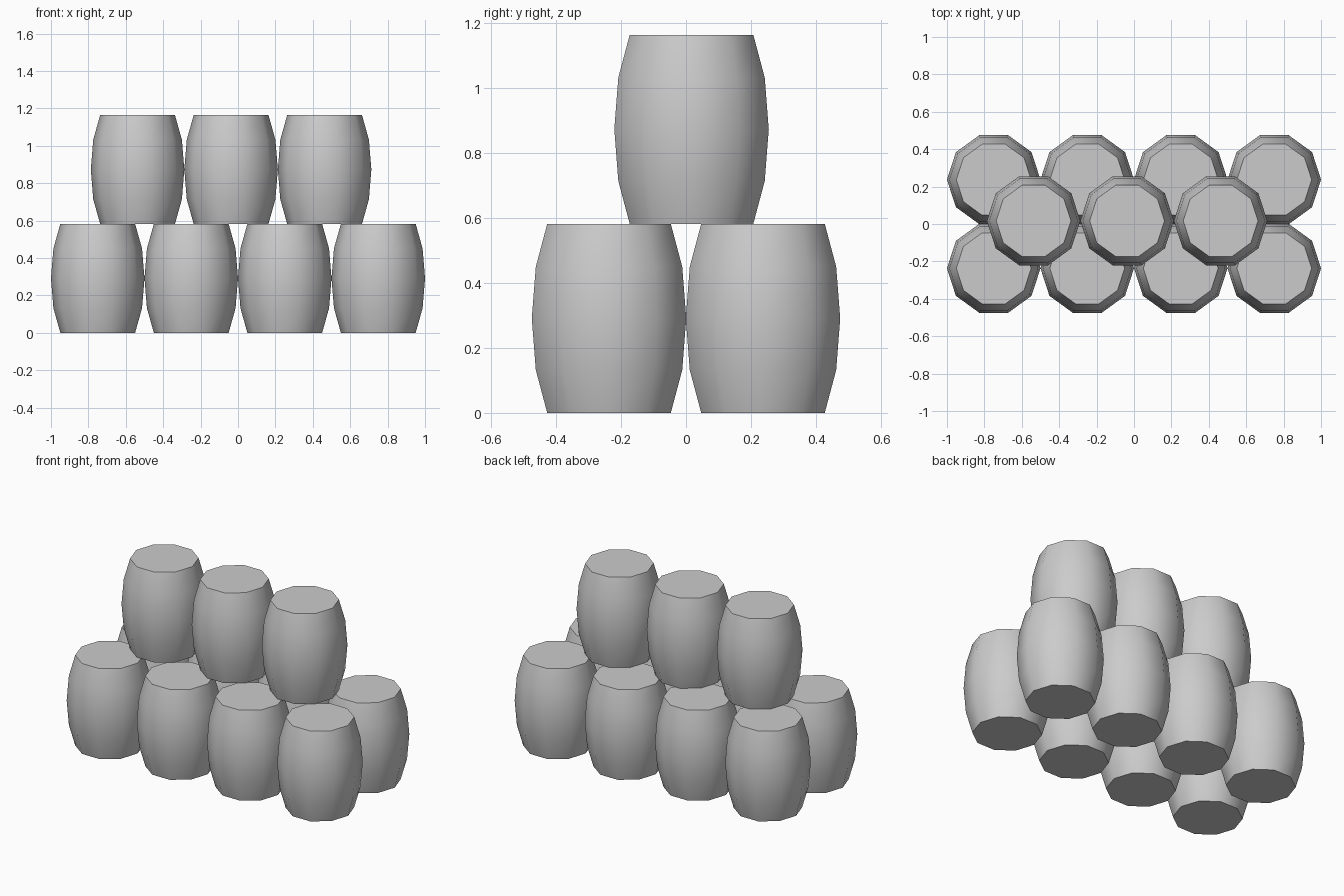
import bpy
import bmesh
from math import cos, sin, tau, radians

cube = bpy.data.objects.get("Cube")
if cube:
    bpy.data.objects.remove(cube, do_unlink=True)

SIDES = 10
HEIGHT = 0.582
# Bulging barrel profile: (radius, height)
PROFILE = [(0.2, 0), (0.237, 0.132), (0.25, 0.291), (0.237, 0.45), (0.2, HEIGHT)]

grey = bpy.data.materials.new("plain_grey")
grey.use_nodes = True
colour = (0.6, 0.6, 0.6, 1)
grey.diffuse_color = colour
grey.node_tree.nodes["Principled BSDF"].inputs["Base Color"].default_value = colour


def barrel_mesh():
    """Ten-sided barrel with flat caps."""
    bm = bmesh.new()
    rings = [[bm.verts.new((r * cos(tau * i / SIDES), r * sin(tau * i / SIDES), z))
              for i in range(SIDES)] for r, z in PROFILE]
    for low, high in zip(rings, rings[1:]):
        for i in range(SIDES):
            j = (i + 1) % SIDES
            bm.faces.new((low[i], low[j], high[j], high[i]))
    bm.faces.new(rings[0][::-1])
    bm.faces.new(rings[-1])
    mesh = bpy.data.meshes.new("barrel")
    bm.to_mesh(mesh)
    bm.free()
    mesh.materials.append(grey)
    return mesh


def add_barrel(name, x, y, z):
    ob = bpy.data.objects.new(name, barrel_mesh())
    ob.location = (x, y, z)
    bpy.context.collection.objects.link(ob)
    # Smooth staves, crisp cap rims
    bpy.ops.object.select_all(action="DESELECT")
    ob.select_set(True)
    bpy.context.view_layer.objects.active = ob
    bpy.ops.object.shade_smooth_by_angle(angle=radians(50))


# Bottom layer: two rows of four
for row, y in (("front", -0.237), ("back", 0.237)):
    for i in range(4):
        add_barrel(f"{row}_barrel_{i + 1}", -0.75 + 0.5 * i, y, 0)

# Top layer: three barrels, set slightly off centre
for i in range(3):
    add_barrel(f"top_barrel_{i + 1}", -0.537 + 0.5 * i, 0.017, HEIGHT)
